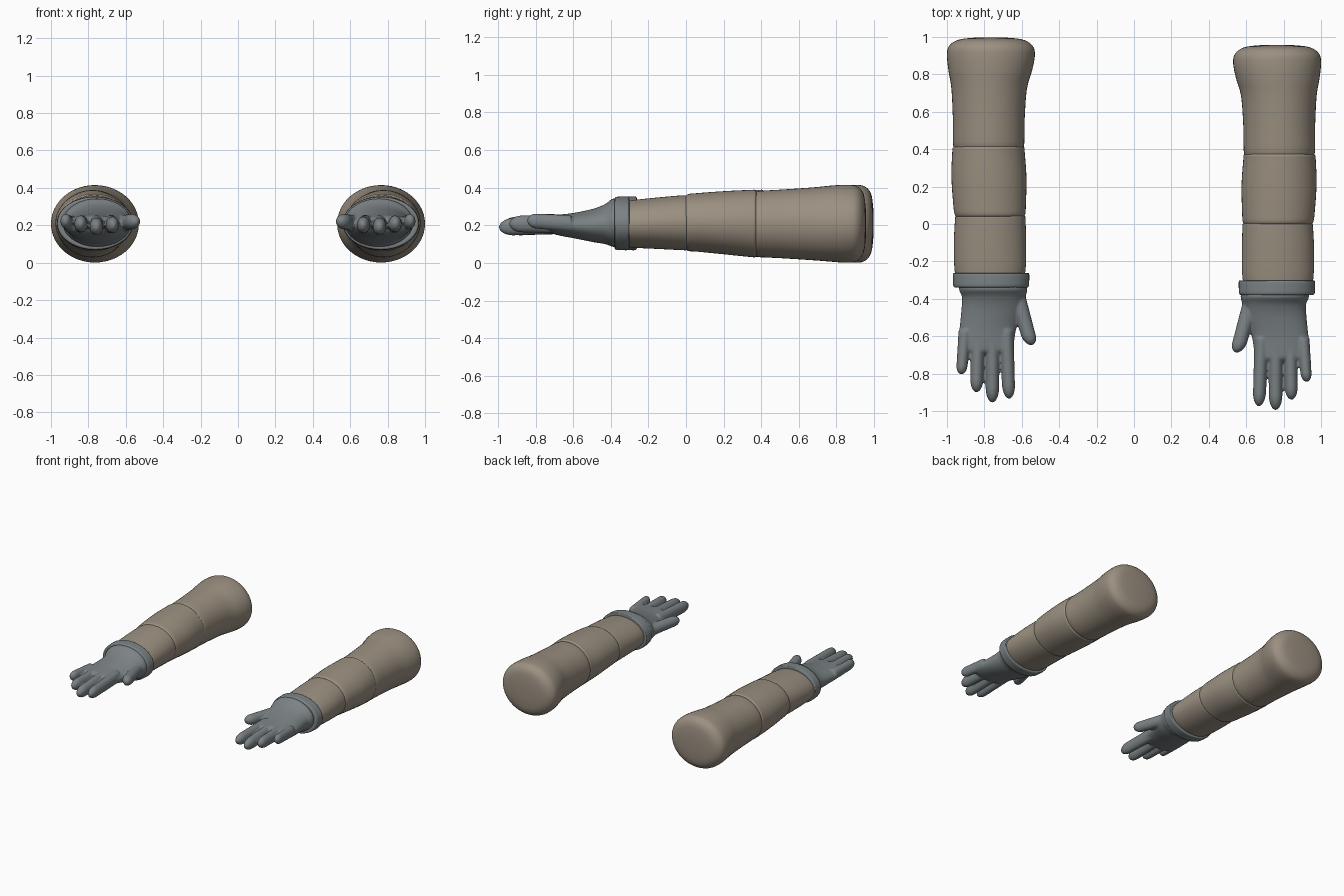
import bpy, bmesh, math

SIDES = 48


def material(name, rgb):
    m = bpy.data.materials.new(name)
    m.diffuse_color = (*rgb, 1)
    return m


CLOTH = material("sleeve_cloth", (0.33, 0.28, 0.22))
LEATHER = material("glove_leather", (0.2, 0.225, 0.235))


def smooth_rows(rows, steps=4):
    """Catmull-Rom interpolation between section rows."""
    out = []
    for i in range(len(rows) - 1):
        a, b, c, d = rows[max(i - 1, 0)], rows[i], rows[i + 1], rows[min(i + 2, len(rows) - 1)]
        for s in range(steps):
            t = s / steps
            out.append([0.5 * (2 * q + (r - p) * t + (2 * p - 5 * q + 4 * r - w) * t * t
                               + (3 * q - p - 3 * r + w) * t ** 3)
                        for p, q, r, w in zip(a, b, c, d)])
    return out + [rows[-1]]


def loft(bm, rows, place):
    """Skin elliptical sections given as (y, x0, x1, z0, z1)."""
    rings = []
    for y, x0, x1, z0, z1 in rows:
        ring = []
        for k in range(SIDES):
            a = 2 * math.pi * k / SIDES
            ring.append(bm.verts.new(place((x0 + x1) / 2 + (x1 - x0) / 2 * math.cos(a), y,
                                           (z0 + z1) / 2 + (z1 - z0) / 2 * math.sin(a))))
        rings.append(ring)
    for p, q in zip(rings, rings[1:]):
        for k in range(SIDES):
            n = (k + 1) % SIDES
            bm.faces.new((p[k], p[n], q[n], q[k]))
    bm.faces.new(rings[0])
    bm.faces.new(rings[-1])


def make(name, lofts, place, mat):
    bm = bmesh.new()
    for rows in lofts:
        loft(bm, rows, place)
    bmesh.ops.recalc_face_normals(bm, faces=bm.faces)
    me = bpy.data.meshes.new(name)
    bm.to_mesh(me)
    bm.free()
    me.materials.append(mat)
    for p in me.polygons:
        p.use_smooth = True
    ob = bpy.data.objects.new(name, me)
    bpy.context.collection.objects.link(ob)
    return ob


def finger(y0, xa, za, y1, xb, zb, rx, rz):
    """Tapered round-tipped finger from (xa, y0, za) to (xb, y1, zb)."""
    rows = []
    for t in [0, 0.2, 0.4, 0.6, 0.8] + [0.8 + 0.2 * math.sin(math.pi / 2 * i / 8) for i in range(1, 8)] + [0.999]:
        k = 1 - 0.12 * t
        if t > 0.8:
            k *= math.sqrt(max(1 - ((t - 0.8) / 0.2) ** 2, 0.005))
        x, z = xa + (xb - xa) * t, za + (zb - za) * t
        rows.append((y0 + (y1 - y0) * t, x - rx * k, x + rx * k, z - rz * k, z + rz * k))
    return rows


UPPER = [(0.405, -0.94, -0.61, 0.06, 0.355), (0.415, -0.966, -0.588, 0.034, 0.38),
         (0.55, -0.968, -0.585, 0.025, 0.39), (0.72, -0.976, -0.573, 0.014, 0.402),
         (0.82, -0.992, -0.545, 0.006, 0.412), (0.9, -1.0, -0.53, 0.001, 0.415),
         (0.95, -0.99, -0.54, 0.01, 0.407), (0.983, -0.945, -0.585, 0.05, 0.37),
         (0.995, -0.87, -0.66, 0.12, 0.3), (0.998, -0.78, -0.75, 0.195, 0.225)]
MIDDLE = [(0.035, -0.94, -0.6, 0.09, 0.34), (0.047, -0.957, -0.583, 0.065, 0.364),
          (0.1, -0.966, -0.578, 0.06, 0.371), (0.25, -0.976, -0.575, 0.045, 0.382),
          (0.38, -0.972, -0.584, 0.032, 0.388), (0.41, -0.966, -0.588, 0.032, 0.386),
          (0.42, -0.94, -0.61, 0.06, 0.355)]
LOWER = [(-0.31, -0.94, -0.6, 0.095, 0.32), (-0.25, -0.959, -0.58, 0.082, 0.333),
         (-0.1, -0.963, -0.577, 0.074, 0.349), (0.02, -0.957, -0.58, 0.068, 0.359),
         (0.043, -0.952, -0.585, 0.07, 0.356), (0.05, -0.93, -0.61, 0.1, 0.33)]
CUFF = [(-0.337, -0.94, -0.585, 0.1, 0.325), (-0.339, -0.958, -0.57, 0.078, 0.342),
        (-0.33, -0.966, -0.562, 0.07, 0.351), (-0.3, -0.968, -0.56, 0.068, 0.353),
        (-0.27, -0.968, -0.56, 0.068, 0.353), (-0.262, -0.96, -0.567, 0.076, 0.346),
        (-0.262, -0.93, -0.6, 0.1, 0.32)]
PALM = [(-0.29, -0.94, -0.58, 0.09, 0.335), (-0.345, -0.936, -0.57, 0.085, 0.343),
        (-0.362, -0.932, -0.572, 0.09, 0.334), (-0.39, -0.92, -0.58, 0.1, 0.313),
        (-0.45, -0.922, -0.592, 0.11, 0.289), (-0.55, -0.932, -0.627, 0.13, 0.267),
        (-0.63, -0.938, -0.64, 0.145, 0.257), (-0.675, -0.932, -0.643, 0.158, 0.25),
        (-0.69, -0.9, -0.67, 0.18, 0.235)]
FINGERS = [finger(-0.57, -0.905, 0.21, -0.805, -0.923, 0.225, 0.033, 0.044),
           finger(-0.57, -0.835, 0.205, -0.9, -0.842, 0.208, 0.038, 0.05),
           finger(-0.57, -0.757, 0.208, -0.955, -0.757, 0.19, 0.04, 0.052),
           finger(-0.57, -0.682, 0.208, -0.935, -0.668, 0.2, 0.038, 0.05),
           finger(-0.38, -0.625, 0.21, -0.648, -0.55, 0.222, 0.044, 0.045)]

for side, sx, dy in (("right", 1, 0.0), ("left", -1, -0.04)):
    def place(x, y, z):
        return (x * sx, y + dy, z)

    # Overlapping sleeve sections and the rolled glove cuff
    for part, rows, mat in (("upper_sleeve", UPPER, CLOTH), ("middle_sleeve", MIDDLE, CLOTH),
                            ("lower_sleeve", LOWER, CLOTH), ("glove_cuff", CUFF, LEATHER)):
        make(f"{side}_{part}", [smooth_rows(rows)], place, mat)

    # Palm and fingers fused into one soft glove
    glove = make(f"{side}_glove", [smooth_rows(PALM)] + FINGERS, place, LEATHER)
    fuse = glove.modifiers.new("fuse", 'REMESH')
    fuse.mode = 'VOXEL'
    fuse.voxel_size = 0.007
    fuse.use_smooth_shade = True
    soften = glove.modifiers.new("soften", 'SMOOTH')
    soften.factor = 0.5
    soften.iterations = 5
